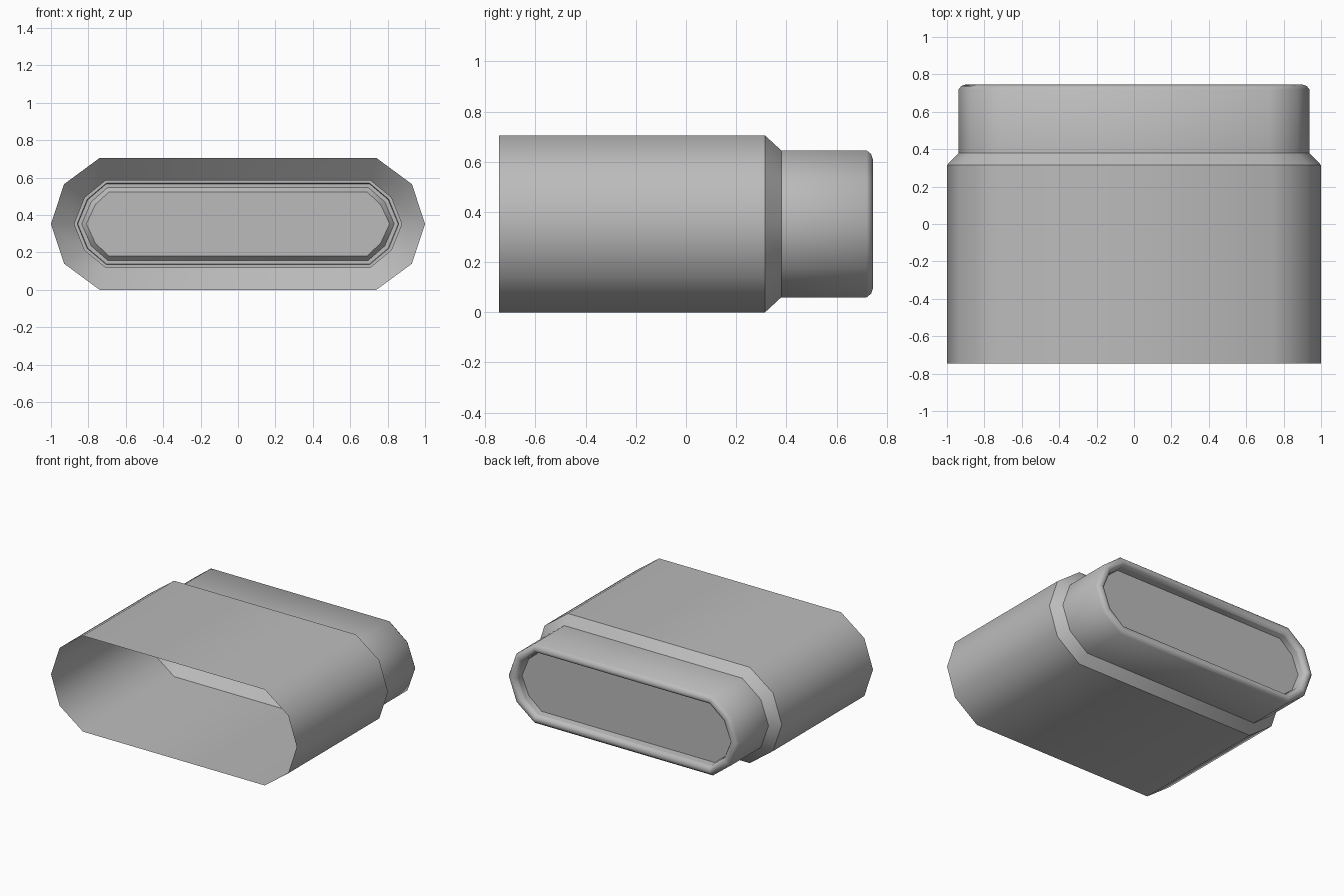
import bpy
import bmesh

cube = bpy.data.objects.get("Cube")
if cube:
    bpy.data.objects.remove(cube, do_unlink=True)

grey = bpy.data.materials.new("satin grey")
grey.use_nodes = True
COLOR = (0.5, 0.5, 0.5, 1.0)
grey.diffuse_color = COLOR
grey.node_tree.nodes["Principled BSDF"].inputs["Base Color"].default_value = COLOR

MID = 0.3525  # height of the centre line


def section(inset):
    """Ten-sided elongated outline, shrunk inward by inset."""
    flat, shoulder, tip = 0.74 - 0.27 * inset, 0.93 - 0.92 * inset, 1 - 1.04 * inset
    high, low = MID - inset, 0.2125 - 0.6 * inset
    right = [(flat, -high), (shoulder, -low), (tip, 0), (shoulder, low), (flat, high)]
    return right + [(-x, -z) for x, z in right]


def loft(name, profile, cap=False, inward=False):
    """Skin outlines along y; profile rows are (y, inset, sharp ring)."""
    bm = bmesh.new()
    rings = [[bm.verts.new((x, y, MID + z)) for x, z in section(inset)]
             for y, inset, _ in profile]
    for a, b in zip(rings, rings[1:]):
        for i in range(len(a)):
            j = (i + 1) % len(a)
            quad = [a[i], b[i], b[j], a[j]]
            # outlines run counter-clockwise seen from the front
            bm.faces.new(quad if inward else quad[::-1])
    if cap:
        bm.faces.new(rings[-1] if inward else rings[-1][::-1])
    for face in bm.faces:
        face.smooth = True
    for ring, (_, _, sharp) in zip(rings, profile):
        if sharp:
            for i, v in enumerate(ring):
                edge = bm.edges.get((v, ring[(i + 1) % len(ring)]))
                if edge:
                    edge.smooth = False
    mesh = bpy.data.meshes.new(name)
    bm.to_mesh(mesh)
    bm.free()
    mesh.materials.append(grey)
    obj = bpy.data.objects.new(name, mesh)
    bpy.context.collection.objects.link(obj)
    return obj


# Thin outer sleeve, shoulder, neck, rounded rear rim and recessed rear plate
loft("outer_shell", [
    (-0.745, 0, False), (0.315, 0, True), (0.38, 0.06, True),
    (0.72, 0.06, False), (0.738, 0.074, False), (0.745, 0.095, False),
    (0.735, 0.115, False), (0.715, 0.125, True), (0.67, 0.13, True),
    (0.67, 0.155, True)], cap=True)

# Inner funnel, stepped bore and raised front face of the plate
loft("inner_bore", [
    (0.315, 0, True), (0.43, 0.12, True), (0.62, 0.12, True),
    (0.62, 0.135, True), (0.64, 0.138, True), (0.64, 0.158, True),
    (0.61, 0.182, True)], cap=True, inward=True)
